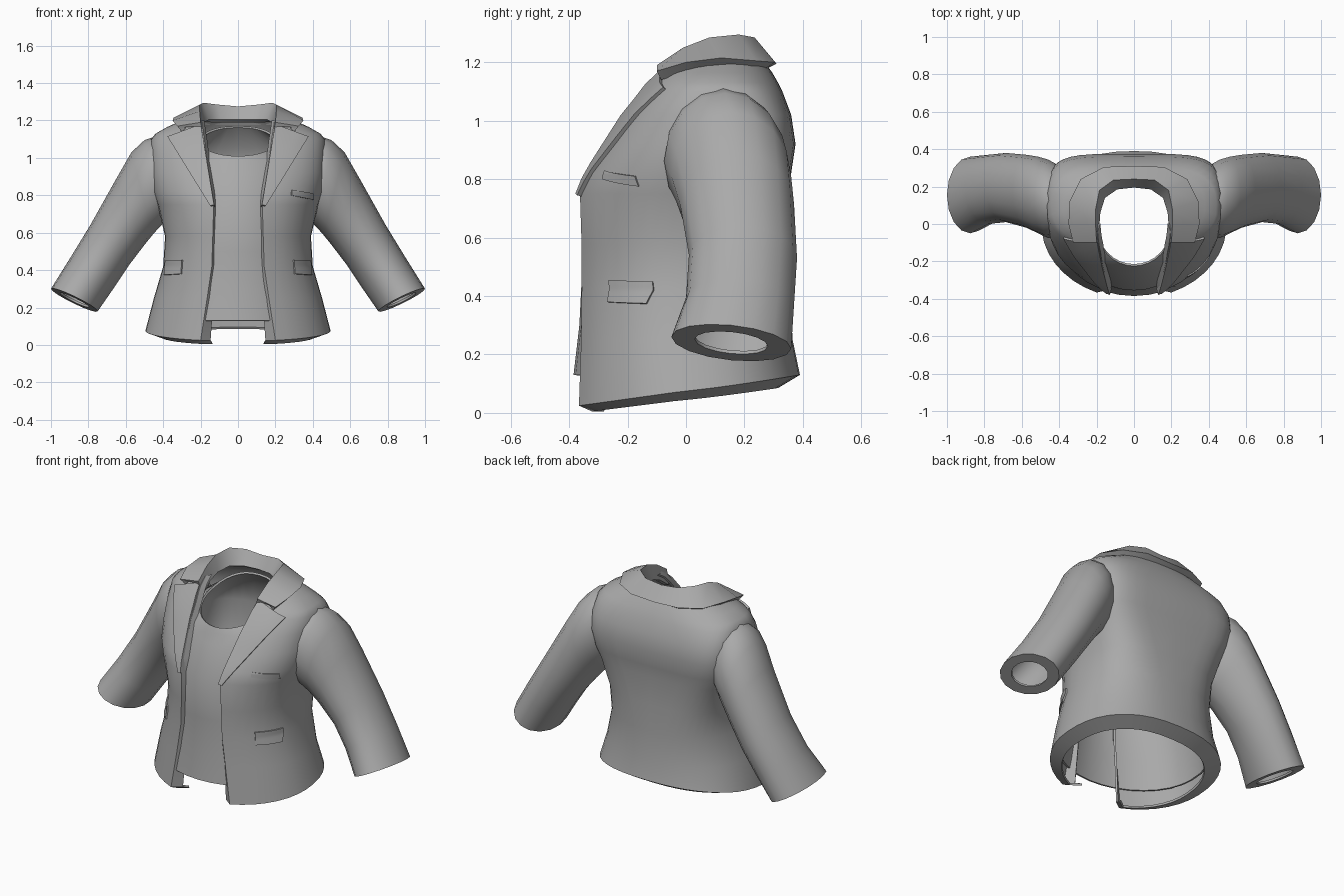
import bpy
import math
from mathutils import Vector

cube = bpy.data.objects.get("Cube")
if cube:
    bpy.data.objects.remove(cube)

cloth = bpy.data.materials.new("grey_cloth")
cloth.use_nodes = True
cloth.diffuse_color = (0.4, 0.4, 0.4, 1)
cloth.node_tree.nodes["Principled BSDF"].inputs["Base Color"].default_value = (0.4, 0.4, 0.4, 1)


def skin(name, rings, thickness, closed=False, mirror=False):
    """Join rows of points into a sheet and thicken it inwards."""
    n = len(rings[0])
    verts = [tuple(p) for ring in rings for p in ring]
    faces = []
    for i in range(len(rings) - 1):
        for j in range(n if closed else n - 1):
            k = (j + 1) % n
            faces.append((i * n + j, i * n + k, (i + 1) * n + k, (i + 1) * n + j))
    mesh = bpy.data.meshes.new(name)
    mesh.from_pydata(verts, [], faces)
    mesh.materials.append(cloth)
    obj = bpy.data.objects.new(name, mesh)
    bpy.context.collection.objects.link(obj)
    bpy.ops.object.select_all(action="DESELECT")
    obj.select_set(True)
    bpy.context.view_layer.objects.active = obj
    solid = obj.modifiers.new("thickness", "SOLIDIFY")
    solid.thickness = thickness
    solid.offset = -1
    bpy.ops.object.modifier_apply(modifier=solid.name)
    if mirror:
        obj.modifiers.new("mirror", "MIRROR")
    # the rim stays crisp because the thickness is already real geometry
    bpy.ops.object.shade_smooth_by_angle(angle=math.radians(45))


def ring_point(a, z_front, z_back, half, front, back, front_power, back_power):
    """Point on a body section; angle 0 is the front, pi is the back."""
    s, c = math.sin(a), math.cos(a)
    power = front_power if c > 0 else back_power
    mid, depth = (front + back) / 2, (back - front) / 2
    x = half * math.copysign(abs(s) ** power, s)
    y = mid - depth * math.copysign(abs(c) ** power, c)
    return Vector((x, y, z_front + (z_back - z_front) * (1 - c) / 2))


# Jacket sections: z front, z back, half width, front y, back y,
# front and back squareness, opening x
JACKET = [
    (0.00, 0.085, 0.41, -0.36, 0.315, 1, 0.85, 0.19),
    (0.02, 0.13, 0.495, -0.40, 0.39, 1, 0.85, 0.20),
    (0.25, 0.25, 0.45, -0.385, 0.365, 1, 0.85, 0.165),
    (0.42, 0.42, 0.40, -0.38, 0.355, 1, 0.75, 0.14),
    (0.58, 0.58, 0.39, -0.38, 0.35, 1, 0.6, 0.135),
    (0.75, 0.75, 0.43, -0.38, 0.35, 1, 0.45, 0.13),
    (0.82, 0.82, 0.455, -0.35, 0.36, 0.95, 0.42, 0.14),
    (0.92, 0.92, 0.47, -0.285, 0.375, 0.9, 0.42, 0.155),
    (1.02, 1.02, 0.47, -0.22, 0.36, 0.85, 0.45, 0.17),
    (1.10, 1.10, 0.465, -0.155, 0.33, 0.85, 0.6, 0.18),
    (1.13, 1.13, 0.44, -0.135, 0.315, 0.85, 0.7, 0.185),
    (1.165, 1.165, 0.38, -0.11, 0.295, 0.9, 0.8, 0.19),
    (1.20, 1.20, 0.30, -0.08, 0.27, 1, 0.85, 0.195),
]


def jacket_row(row, steps=36):
    zf, half, edge = row[0], row[2], row[7]
    start = math.asin((edge / half) ** (1 / row[5]))
    pts = [ring_point(start + (2 * math.pi - 2 * start) * i / steps, *row[:7])
           for i in range(steps + 1)]
    # turned-in lip along each front edge
    lip = 0.015 + 0.04 * max(0, 1 - zf / 0.5)
    first = pts[0] + Vector((-lip, 0.04, 0))
    last = pts[-1] + Vector((lip, 0.04, 0))
    return [first] + pts + [last]


skin("jacket_body", [jacket_row(r) for r in JACKET], 0.012)


def jacket_front(x, z, lift):
    """Point lifted off the front of the jacket at a given x and z."""
    for lo, hi in zip(JACKET, JACKET[1:]):
        if z <= hi[0]:
            break
    t = (z - lo[0]) / (hi[0] - lo[0])
    half, front, back, power = (lo[k] + (hi[k] - lo[k]) * t for k in (2, 3, 4, 5))
    s = min(1, x / half) ** (1 / power)
    c = math.sqrt(1 - s * s) ** power
    normal = Vector((x / half ** 2, -c / ((back - front) / 2), 0)).normalized()
    return Vector((x, (front + back) / 2 - (back - front) / 2 * c, z)) + normal * lift


def patch(name, low_in, low_out, high_in, high_out, lift, thickness, mirror=True, n=8):
    """Plate lying on the jacket front between four (x, z) corners."""
    rows = []
    for i in range(n + 1):
        a = Vector(low_in).lerp(Vector(high_in), i / n)
        b = Vector(low_out).lerp(Vector(high_out), i / n)
        rows.append([jacket_front(*a.lerp(b, j / n), lift) for j in range(n + 1)])
    skin(name, rows, thickness, mirror=mirror)


patch("lapels", (0.125, 0.75), (0.145, 0.745), (0.195, 1.18), (0.37, 1.115), 0.015, 0.035)
patch("waist_pocket_flaps", (0.30, 0.38), (0.39, 0.375), (0.295, 0.455), (0.383, 0.45), 0.008, 0.02)
patch("chest_pocket_welt", (0.285, 0.80), (0.40, 0.775), (0.285, 0.83), (0.40, 0.81), 0.006, 0.015, mirror=False)

# Inner shirt: z front, z back, half width, front y, back y, front and back squareness
SHIRT = [
    (0.13, 0.13, 0.43, -0.385, 0.345, 1, 0.85),
    (0.30, 0.30, 0.41, -0.365, 0.33, 1, 0.85),
    (0.50, 0.50, 0.365, -0.355, 0.325, 1, 0.75),
    (0.75, 0.75, 0.355, -0.355, 0.325, 1, 0.6),
    (0.92, 0.92, 0.36, -0.265, 0.345, 1, 0.6),
    (0.98, 1.06, 0.32, -0.24, 0.31, 1, 0.7),
    (1.01, 1.17, 0.205, -0.225, 0.215, 1, 0.85),
]
skin("inner_shirt", [[ring_point(2 * math.pi * i / 32, *row) for i in range(32)]
                     for row in SHIRT], 0.012, closed=True)

# Sleeve rings: outer (x, z), inner (x, z), centre y, half depth, forward tilt
SLEEVE = [
    ((0.385, 1.10), (0.37, 0.70), 0.12, 0.17, 0),
    ((0.44, 1.115), (0.39, 0.66), 0.125, 0.195, 0),
    ((0.50, 1.095), (0.42, 0.63), 0.135, 0.21, 0),
    ((0.57, 1.03), (0.455, 0.59), 0.155, 0.205, 0),
    ((0.65, 0.89), (0.50, 0.535), 0.175, 0.195, 0),
    ((0.79, 0.64), (0.58, 0.43), 0.195, 0.185, 0.005),
    ((0.90, 0.46), (0.66, 0.31), 0.185, 0.185, 0.01),
    ((1.00, 0.30), (0.75, 0.18), 0.155, 0.205, 0.02),
    ((0.953, 0.277), (0.797, 0.203), 0.155, 0.125, 0.012),
]


def sleeve_ring(outer, inner, y, depth, tilt, n=16):
    top, low = Vector((outer[0], y, outer[1])), Vector((inner[0], y, inner[1]))
    side = Vector((0, -depth, tilt))
    return [(top + low) / 2 + (top - low) / 2 * math.cos(a) + side * math.sin(a)
            for a in (2 * math.pi * i / n for i in range(n))]


skin("sleeves", [sleeve_ring(*r) for r in SLEEVE], 0.012, closed=True, mirror=True)

# Collar stations from the back middle to the front: under edge, outer, fold and inner points
COLLAR = [
    ((0, 0.27, 1.175), (0, 0.31, 1.195), (0, 0.24, 1.275), (0, 0.195, 1.205)),
    ((0.14, 0.265, 1.175), (0.16, 0.305, 1.20), (0.11, 0.235, 1.285), (0.09, 0.185, 1.205)),
    ((0.25, 0.215, 1.18), (0.285, 0.24, 1.205), (0.185, 0.18, 1.295), (0.155, 0.14, 1.205)),
    ((0.31, 0.11, 1.185), (0.345, 0.12, 1.215), (0.205, 0.08, 1.285), (0.18, 0.06, 1.19)),
    ((0.315, 0.0, 1.165), (0.35, 0.0, 1.20), (0.205, -0.01, 1.25), (0.185, -0.01, 1.16)),
    ((0.30, -0.085, 1.14), (0.325, -0.10, 1.17), (0.20, -0.10, 1.19), (0.18, -0.09, 1.10)),
]
left = COLLAR[::-1]
right = [[(-x, y, z) for x, y, z in s] for s in COLLAR[1:]]
skin("collar", list(zip(*(left + right))), 0.03)
